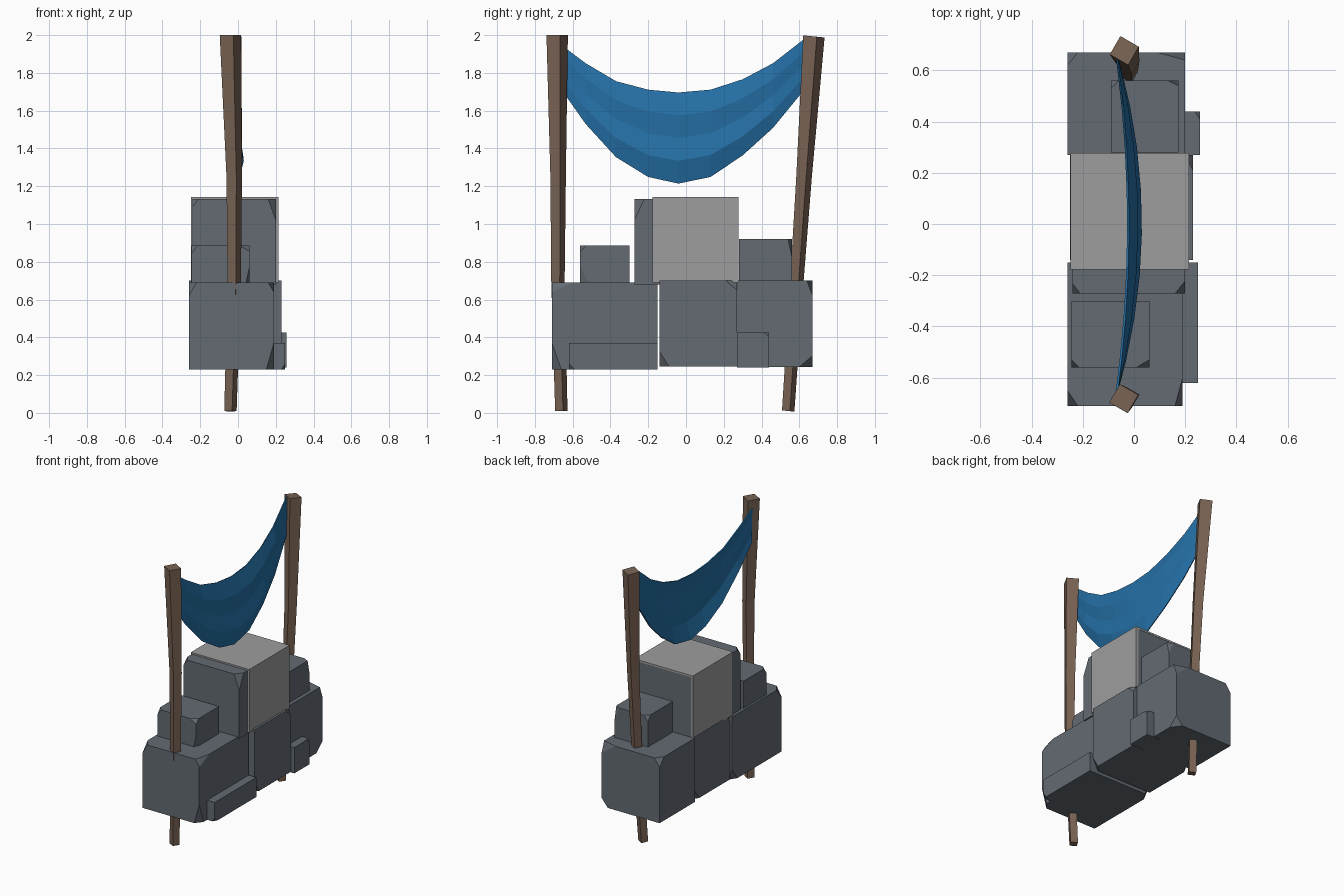
import bpy, bmesh, math
from mathutils import Vector

if "Cube" in bpy.data.objects:
    bpy.data.objects.remove(bpy.data.objects["Cube"])


def material(name, rgb):
    m = bpy.data.materials.new(name)
    m.diffuse_color = (*rgb, 1)
    m.use_nodes = True
    m.node_tree.nodes["Principled BSDF"].inputs["Base Color"].default_value = m.diffuse_color
    return m


STONE = material("slate_grey", (0.125, 0.145, 0.17))
PALE = material("pale_grey", (0.34, 0.34, 0.34))
WOOD = material("brown_wood", (0.19, 0.125, 0.088))
BLUE = material("blue_cloth", (0.018, 0.16, 0.38))


def finish(bm, name, mat):
    bmesh.ops.recalc_face_normals(bm, faces=bm.faces[:])
    me = bpy.data.meshes.new(name)
    bm.to_mesh(me)
    bm.free()
    me.materials.append(mat)
    ob = bpy.data.objects.new(name, me)
    bpy.context.collection.objects.link(ob)
    return ob


def block(name, lo, hi, chips=(), mat=STONE):
    """Box with chipped corners; a chip is (corner signs, cut lengths)."""
    lo, hi = Vector(lo), Vector(hi)
    bm = bmesh.new()
    bmesh.ops.create_cube(bm, size=1)
    for v in bm.verts:
        v.co = Vector((lo[i] if v.co[i] < 0 else hi[i]) for i in range(3))
    for sign, cut in chips:
        corner = Vector(hi[i] if sign[i] > 0 else lo[i] for i in range(3))
        normal = Vector(sign[i] / cut[i] for i in range(3)).normalized()
        point = corner - Vector((sign[0] * cut[0], 0, 0))
        res = bmesh.ops.bisect_plane(bm, geom=bm.verts[:] + bm.edges[:] + bm.faces[:],
                                     plane_co=point, plane_no=normal, clear_outer=True)
        edges = [e for e in res["geom_cut"] if isinstance(e, bmesh.types.BMEdge)]
        bmesh.ops.contextual_create(bm, geom=edges)
    return finish(bm, name, mat)


# Lower row of stones
block("front_stone", (-0.26, -0.71, 0.23), (0.19, -0.15, 0.69),
      [((-1, -1, 1), (0.04, 0.06, 0.07)), ((1, -1, -1), (0.04, 0.05, 0.14)),
       ((1, -1, 1), (0.03, 0.11, 0.05)), ((-1, 1, -1), (0.04, 0.06, 0.08))])
block("middle_stone", (-0.25, -0.14, 0.245), (0.23, 0.27, 0.70),
      [((1, -1, -1), (0.04, 0.05, 0.08)), ((1, 1, 1), (0.03, 0.06, 0.05)),
       ((-1, 1, -1), (0.04, 0.06, 0.09)), ((-1, -1, 1), (0.02, 0.08, 0.05))])
block("back_stone", (-0.26, 0.27, 0.243), (0.20, 0.67, 0.70),
      [((1, 1, -1), (0.05, 0.07, 0.06)), ((1, 1, 1), (0.11, 0.03, 0.08)),
       ((-1, 1, 1), (0.04, 0.05, 0.06)), ((1, -1, -1), (0.03, 0.05, 0.08))])
block("front_side_slab", (0.15, -0.62, 0.23), (0.25, -0.15, 0.37),
      [((1, -1, -1), (0.02, 0.03, 0.03))])
block("back_side_slab", (0.15, 0.27, 0.24), (0.257, 0.44, 0.425),
      [((1, 1, 1), (0.02, 0.03, 0.02))])

# Upper stones
block("top_stone", (-0.24, -0.272, 0.68), (0.20, 0.275, 1.132),
      [((1, -1, 1), (0.04, 0.05, 0.11)), ((-1, -1, 1), (0.03, 0.04, 0.04))])
block("front_small_stone", (-0.245, -0.56, 0.68), (0.06, -0.30, 0.885),
      [((1, -1, 1), (0.05, 0.03, 0.03)), ((-1, -1, 1), (0.03, 0.03, 0.04)),
       ((1, -1, -1), (0.02, 0.05, 0.09))])
block("back_small_stone", (-0.09, 0.28, 0.69), (0.173, 0.56, 0.92),
      [((1, 1, 1), (0.04, 0.02, 0.09)), ((-1, 1, 1), (0.03, 0.03, 0.04))])

# Pale saddle sheet: top and both sides of the top stone
block("cover_top", (-0.245, -0.178, 1.13), (0.212, 0.277, 1.143), mat=PALE)
block("cover_left", (-0.248, -0.178, 0.69), (-0.235, 0.277, 1.143), mat=PALE)
block("cover_right", (0.195, -0.178, 0.69), (0.214, 0.277, 1.143), mat=PALE)


# Leaning square posts, thicker at the top
def post(name, rings, angle):
    bm = bmesh.new()
    loops = []
    for x, y, z, side, dz in rings:
        r = side / math.sqrt(2)
        loop = []
        for k in range(4):
            a = angle + math.pi / 4 + k * math.pi / 2
            dy = r * math.sin(a)
            loop.append(bm.verts.new((x + r * math.cos(a), y + dy, z + dz * dy)))
        loops.append(loop)
    bm.faces.new(loops[0])
    bm.faces.new(loops[-1])
    for a, b in zip(loops, loops[1:]):
        for k in range(4):
            bm.faces.new((a[k], a[(k + 1) % 4], b[(k + 1) % 4], b[k]))
    return finish(bm, name, WOOD)


TURN = math.radians(-30)
post("front_post", [(-0.04, -0.66, 0.01, 0.048, 0), (-0.02, -0.678, 0.70, 0.052, 0),
                    (-0.02, -0.677, 1.25, 0.06, 0), (-0.04, -0.682, 2.0, 0.083, 0)], TURN)
post("back_post", [(-0.04, 0.541, 0.01, 0.048, -0.1), (-0.02, 0.587, 0.70, 0.052, -0.1),
                   (-0.02, 0.625, 1.25, 0.06, -0.1), (-0.038, 0.677, 1.993, 0.083, -0.1)], TURN)

# Sagging cloth with horizontal folds
COLS = [-0.65, -0.53, -0.37, -0.20, -0.04, 0.13, 0.30, 0.46, 0.64]
TOP = [1.94, 1.85, 1.755, 1.71, 1.695, 1.71, 1.765, 1.85, 1.99]
LOW = [1.70, 1.53, 1.355, 1.25, 1.215, 1.25, 1.365, 1.51, 1.73]
FOLD = [0.045, 0.08, 0.072, 0.095, 0.065]
bm = bmesh.new()
grid = []
for y, top, low in zip(COLS, TOP, LOW):
    sag = max(0, 1 - (y / 0.66) ** 2)
    grid.append([bm.verts.new((-0.068 + f * sag, y, top + (low - top) * i / 4))
                 for i, f in enumerate(FOLD)])
for a, b in zip(grid, grid[1:]):
    for i in range(4):
        bm.faces.new((a[i], a[i + 1], b[i + 1], b[i]))
cloth = finish(bm, "hanging_cloth", BLUE)
solid = cloth.modifiers.new("thickness", "SOLIDIFY")
solid.thickness = 0.008
solid.offset = 0
